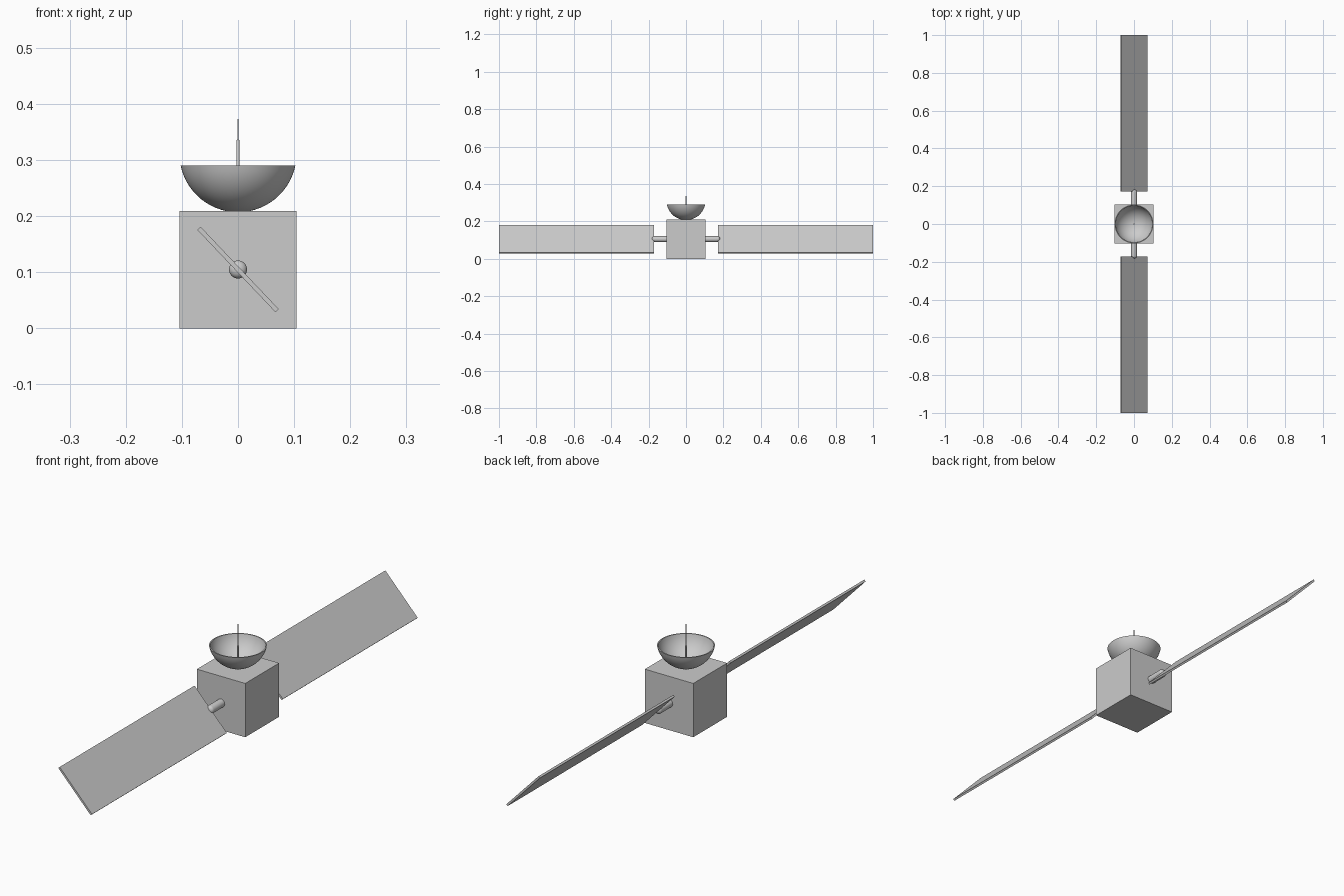
import bpy, math

if "Cube" in bpy.data.objects:
    bpy.data.objects.remove(bpy.data.objects["Cube"])

CZ = 0.105  # height of the panel axis


def box(name, size, loc, rot=(0, 0, 0)):
    bpy.ops.mesh.primitive_cube_add(size=1, location=loc, rotation=rot)
    ob = bpy.context.object
    ob.name = name
    ob.scale = size
    bpy.ops.object.transform_apply(location=False, rotation=False, scale=True)
    return ob


def lathe(name, profile, loc=(0, 0, 0), rot=(0, 0, 0), n=48):
    """Revolve an (r, z) profile; points with r = 0 become poles."""
    verts, rings, faces = [], [], []
    for r, z in profile:
        k = 1 if r < 1e-6 else n
        rings.append([len(verts) + i for i in range(k)])
        verts += [(r * math.cos(2 * math.pi * i / n), r * math.sin(2 * math.pi * i / n), z)
                  for i in range(k)]
    for a, b in zip(rings, rings[1:]):
        for i in range(n):
            j = (i + 1) % n
            f = [a[i % len(a)], a[j % len(a)], b[j % len(b)], b[i % len(b)]]
            faces.append(list(dict.fromkeys(f)))
    me = bpy.data.meshes.new(name)
    me.from_pydata(verts, [], faces)
    ob = bpy.data.objects.new(name, me)
    bpy.context.collection.objects.link(ob)
    ob.location, ob.rotation_euler = loc, rot
    bpy.ops.object.select_all(action='DESELECT')
    ob.select_set(True)
    bpy.context.view_layer.objects.active = ob
    bpy.ops.object.shade_smooth_by_angle(angle=math.radians(35))
    return ob


# Main body
box("body", (0.208, 0.208, 0.209), (0, 0, 0.1045))

# Tilted solar panels and their round-ended struts
dome = [(0.016 * math.cos(a), 0.07 + 0.012 * math.sin(a))
        for a in [math.pi / 2 * i / 6 for i in range(6)]]
for side, s in (("front", -1), ("back", 1)):
    box(side + "_solar_panel", (0.202, 0.828, 0.008), (0, s * 0.586, CZ),
        (0, math.radians(46.5), 0))
    lathe(side + "_strut", [(0, 0), (0.016, 0)] + dome + [(0, 0.082)],
          (0, s * 0.1, CZ), (-s * math.pi / 2, 0, 0), 32)

# Dish: thin spherical bowl, outside from pole to rim, then back down the inside
R, T, DEPTH = 0.1045, 0.004, 0.083
end = math.acos((R - DEPTH) / R)
inner_end = math.acos((R - DEPTH) / (R - T))
outer = [(R * math.sin(end * i / 14), R - R * math.cos(end * i / 14)) for i in range(15)]
inner = [((R - T) * math.sin(inner_end * i / 14), R - (R - T) * math.cos(inner_end * i / 14))
         for i in range(14, -1, -1)]
lathe("dish", outer + inner, (0, 0, 0.207), n=64)

# Antenna: stepped needle in the middle of the dish
lathe("antenna", [(0, 0.209), (0.003, 0.209), (0.0025, 0.335), (0.0012, 0.337),
                  (0.0012, 0.373), (0, 0.373)], n=16)
